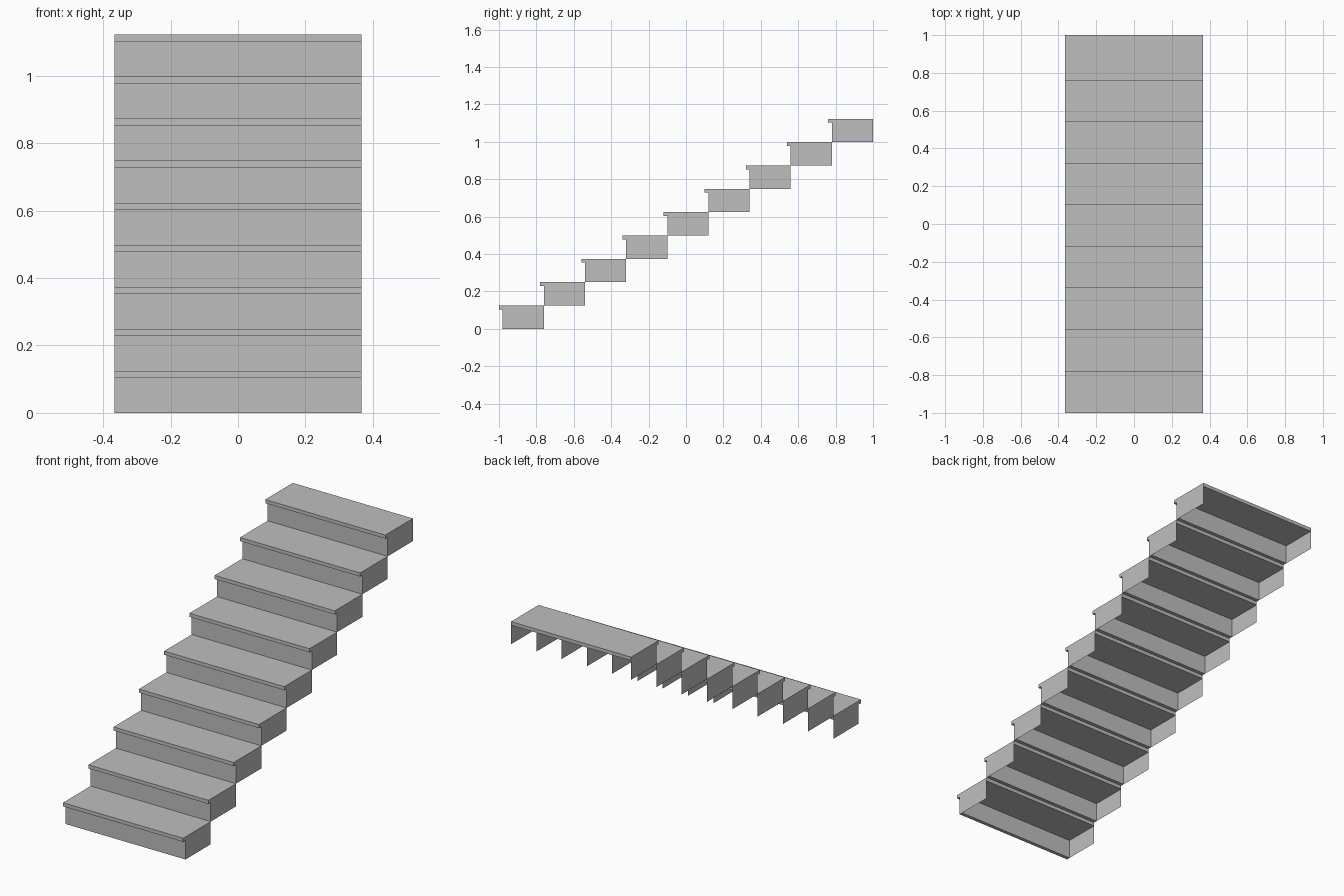
import bpy
import bmesh

cube = bpy.data.objects.get("Cube")
if cube:
    bpy.data.objects.remove(cube, do_unlink=True)

STEPS = 9
RUN, RISE = 0.22, 0.1247      # spacing from step to step
HALF_WIDTH = 0.366
DEPTH = 0.24                  # tread depth including the nosing
THICK = 0.02                  # tread and riser thickness, nosing overhang

grey = bpy.data.materials.new("plain grey")
grey.use_nodes = True
colour = (0.52, 0.52, 0.52, 1)
grey.diffuse_color = colour
grey.node_tree.nodes["Principled BSDF"].inputs["Base Color"].default_value = colour

# Profiles as (y, z): the folded tread and riser, and the full side outline
under = RISE - THICK
front = [(0, RISE), (0, under), (THICK, under), (THICK, 0)]
shell = front + [(2 * THICK, 0), (2 * THICK, under), (DEPTH, under), (DEPTH, RISE)]
side = front + [(DEPTH, 0), (DEPTH, RISE)]


def make_step_mesh():
    """One step, open at the back and underneath, with thin side panels."""
    bm = bmesh.new()
    ends = [[bm.verts.new((x, y, z)) for y, z in shell]
            for x in (-HALF_WIDTH, HALF_WIDTH)]
    left, right = ends
    for i in range(len(shell)):
        j = (i + 1) % len(shell)
        bm.faces.new((left[i], left[j], right[j], right[i]))
    bmesh.ops.recalc_face_normals(bm, faces=bm.faces[:])
    # Side panels close both ends of the shell
    for x in (-HALF_WIDTH, HALF_WIDTH):
        panel = bm.faces.new([bm.verts.new((x, y, z)) for y, z in side])
        panel.normal_update()
        if panel.normal.x * x < 0:
            panel.normal_flip()
    # Make the folded shell face outward
    bm.normal_update()
    top = max((f for f in bm.faces if abs(f.normal.z) > 0.9),
              key=lambda f: f.calc_center_median().z)
    if top.normal.z < 0:
        bmesh.ops.reverse_faces(
            bm, faces=[f for f in bm.faces if abs(f.normal.x) < 0.5])
    mesh = bpy.data.meshes.new("step")
    bm.to_mesh(mesh)
    bm.free()
    mesh.materials.append(grey)
    return mesh


# The flight of steps, rising toward the back
step_mesh = make_step_mesh()
for n in range(STEPS):
    step = bpy.data.objects.new(f"step_{n + 1}", step_mesh)
    step.location = (0, -1 + n * RUN, n * RISE)
    bpy.context.collection.objects.link(step)
